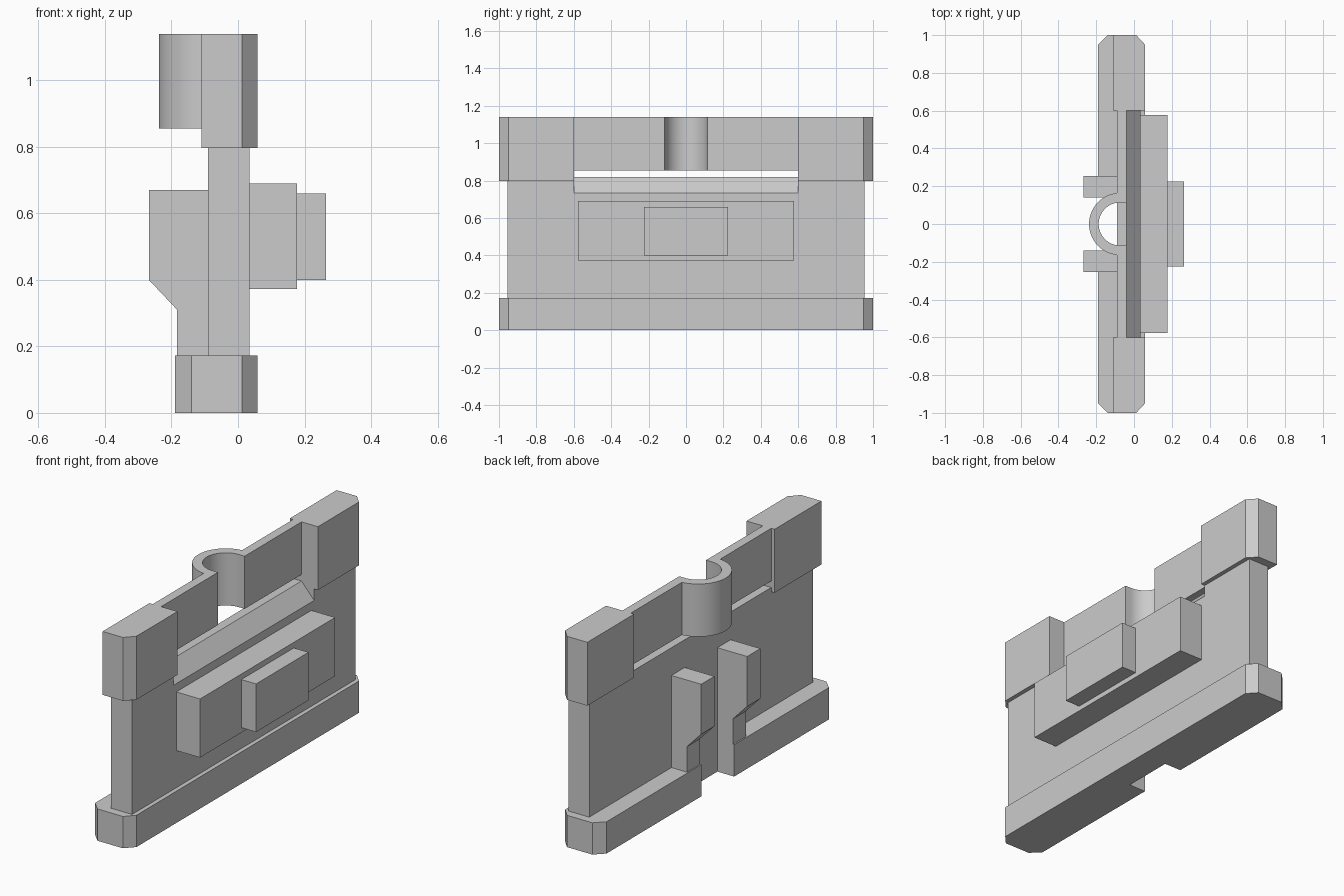
import bpy
import bmesh
from math import sin, cos, pi, radians
from mathutils import Vector

cube = bpy.data.objects.get("Cube")
if cube:
    bpy.data.objects.remove(cube, do_unlink=True)

# Single plain grey material
grey = bpy.data.materials.new("plain_grey")
grey.use_nodes = True
colour = (0.6, 0.6, 0.6, 1)
grey.diffuse_color = colour
grey.node_tree.nodes["Principled BSDF"].inputs["Base Color"].default_value = colour


def prism(name, outline, low, high, axis="z"):
    """Extrude an outline: (x, y) points along z, or (x, z) points along y."""
    def place(p, h):
        return (p[0], p[1], h) if axis == "z" else (p[0], h, p[1])
    bm = bmesh.new()
    face = bm.faces.new([bm.verts.new(place(p, low)) for p in outline])
    grown = bmesh.ops.extrude_face_region(bm, geom=[face])["geom"]
    shift = Vector(place((0, 0), high - low))
    bmesh.ops.translate(bm, vec=shift,
                        verts=[g for g in grown if isinstance(g, bmesh.types.BMVert)])
    bmesh.ops.recalc_face_normals(bm, faces=bm.faces)
    mesh = bpy.data.meshes.new(name)
    bm.to_mesh(mesh)
    bm.free()
    mesh.materials.append(grey)
    obj = bpy.data.objects.new(name, mesh)
    bpy.context.collection.objects.link(obj)
    return obj


def box(name, x0, x1, y0, y1, z0, z1):
    return prism(name, [(x0, y0), (x1, y0), (x1, y1), (x0, y1)], z0, z1)


def activate(obj):
    bpy.ops.object.select_all(action="DESELECT")
    obj.select_set(True)
    bpy.context.view_layer.objects.active = obj


back, front = -0.09, 0.035      # wall faces
notch = 0.14                    # half width of the base notch
span = 0.6                      # half length of the middle section

# Chamfered base with a notch in its -x side
half = [(back, notch), (-0.19, notch), (-0.19, 0.95), (-0.14, 1), (0.012, 1), (0.058, 0.95)]
prism("base", half + [(x, -y) for x, y in reversed(half)], 0, 0.172)

# Wall with a sloped upper edge along the middle
wall = box("wall", back, front, -0.955, 0.955, 0.172, 0.82)
cutter = prism("slope_cutter", [(-0.04, 0.82), (front, 0.735), (0.2, 0.735), (0.2, 0.95), (-0.04, 0.95)],
               -span, span, "y")
cutter.hide_render = True
cut = wall.modifiers.new("slope", "BOOLEAN")
cut.operation, cut.solver, cut.object = "DIFFERENCE", "EXACT", cutter
activate(wall)
bpy.ops.object.modifier_apply(modifier=cut.name)
bpy.data.objects.remove(cutter, do_unlink=True)

# Stepped panels on the +x side
box("large_panel", front, 0.177, -0.577, 0.577, 0.373, 0.69)
box("small_panel", 0.177, 0.265, -0.224, 0.224, 0.4, 0.66)

for side, s in (("left", 1), ("right", -1)):
    # Upper end blocks with one chamfered corner
    block = [(-0.11, span), (0.058, span), (0.058, 0.95), (0.012, 1), (-0.11, 1)]
    prism("end_block_" + side, [(x, s * y) for x, y in block], 0.797, 1.14)
    # Brackets beside the notch, thinner at the foot
    bracket = [(back, 0.172), (-0.183, 0.172), (-0.183, 0.31), (-0.268, 0.4), (-0.268, 0.67), (back, 0.67)]
    prism("bracket_" + side, bracket, s * notch, s * 0.253, "y")

# Upper rail bulging into a half ring
centre, outer, inner, steps = -0.073, 0.165, 0.114, 32


def arc(radius, start, end):
    angles = [start + (end - start) * i / steps for i in range(steps + 1)]
    return [(centre + radius * cos(a), radius * sin(a)) for a in angles]


lead = radians(96)              # angle where the ring meets the rail
rail = [(-0.04, span), (back, span)]
rail += arc(outer, lead, 2 * pi - lead)
rail += [(back, -span), (-0.04, -span), (-0.04, -inner)]
rail += arc(inner, 1.5 * pi, 0.5 * pi)
rail += [(-0.04, inner)]
rail_obj = prism("ring_rail", rail, 0.855, 1.14)
activate(rail_obj)
bpy.ops.object.shade_smooth_by_angle(angle=radians(30))
